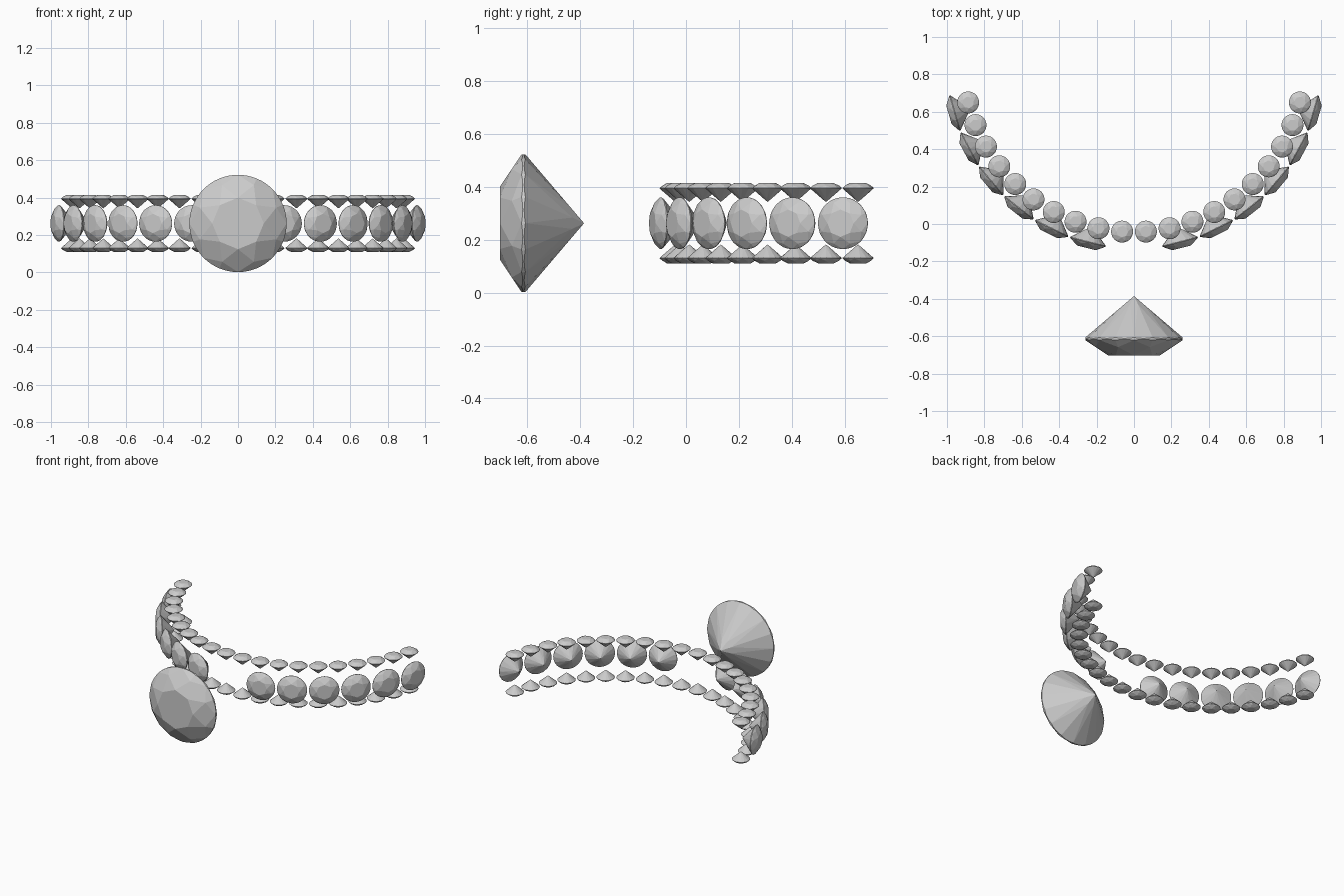
import bpy
from math import sin, cos, pi, radians
from mathutils import Vector, Matrix

if "Cube" in bpy.data.objects:
    bpy.data.objects.remove(bpy.data.objects["Cube"])

MID_Z = 0.262        # height of the centre line
RING_Y = 0.871       # centre of the arc the small stones follow


def ring(r, z, i, n=64):
    a = 2 * pi * i / n
    return (r * cos(a), r * sin(a), z)


def brilliant_mesh():
    """Round brilliant cut of diameter 1, girdle at z = 0, table facing +z."""
    verts = []

    def add(points):
        start = len(verts)
        verts.extend(points)
        return start

    top, bottom, r_table, thick = 0.171, -0.44, 0.265, 0.014
    # crown kite corners and pavilion kite corners lie on their main facet planes
    half = cos(pi / 8)
    t = 0.55
    r_crown, z_crown = (r_table + (0.5 - r_table) * t) / half, top + (thick - top) * t
    t = 0.8
    r_pav, z_pav = 0.5 * (1 - t) / half, -thick + (bottom + thick) * t

    # scalloped girdle, thickest at the 16 main points
    edge = [thick - 0.009 * sin(pi * (i % 4) / 4) for i in range(64)]
    table = add([ring(r_table, top, 8 * k) for k in range(8)])
    crown = add([ring(r_crown, z_crown, 8 * k + 4) for k in range(8)])
    upper = add([ring(0.5, edge[i], i) for i in range(64)])
    lower = add([ring(0.5, -edge[i], i) for i in range(64)])
    pav = add([ring(r_pav, z_pav, 8 * k + 4) for k in range(8)])
    culet = add([(0, 0, bottom)])

    faces = [[table + k for k in range(8)]]
    for k in range(8):
        n, p = (k + 1) % 8, (k - 1) % 8
        faces.append([table + k, crown + k, table + n])                   # star
        faces.append([table + k, crown + p, upper + 8 * k, crown + k])    # kite
        faces.append([culet, pav + k, lower + 8 * k, pav + p])            # pavilion main
        for s in (8 * k, 8 * k + 4):                                      # girdle halves
            arc = [(s + j) % 64 for j in range(5)]
            faces.append([crown + k] + [upper + i for i in arc])
            faces.append([pav + k] + [lower + i for i in reversed(arc)])
    for i in range(64):
        j = (i + 1) % 64
        faces.append([lower + i, lower + j, upper + j, upper + i])

    mesh = bpy.data.meshes.new("brilliant_cut")
    mesh.from_pydata(verts, [], faces)
    mesh.update()
    return mesh


cut = brilliant_mesh()


def stone(name, location, facing, up, diameter):
    z = Vector(facing).normalized()
    y = Vector(up).normalized()
    x = y.cross(z)
    rot = Matrix((x, y, z)).transposed().to_4x4()
    ob = bpy.data.objects.new(name, cut)
    bpy.context.collection.objects.link(ob)
    ob.matrix_world = Matrix.Translation(location) @ rot @ Matrix.Scale(diameter, 4)
    return ob


def on_arc(radius, angle, z):
    return (radius * sin(angle), RING_Y - radius * cos(angle), z)


# large centre stone
stone("centre_stone", (0, -0.614, MID_Z), (0, -1, 0), (0, 0, 1), 0.52)

# medium stones facing outward, six on each side
for side, label in ((-1, "left"), (1, "right")):
    for i in range(6):
        a = side * radians(14.3 + 11.9 * i)
        stone(f"side_stone_{label}_{i + 1}", on_arc(0.997, a, MID_Z),
              (sin(a), -cos(a), 0), (0, 0, 1), 0.195)

# upper and lower rows of small stones
for i in range(20):
    a = radians(-76 + 8 * i)
    outward = (sin(a), -cos(a), 0)
    for sign, label in ((1, "upper"), (-1, "lower")):
        stone(f"{label}_row_stone_{i + 1}", on_arc(0.914, a, MID_Z + sign * 0.132),
              (0, 0, sign), outward, 0.117)
